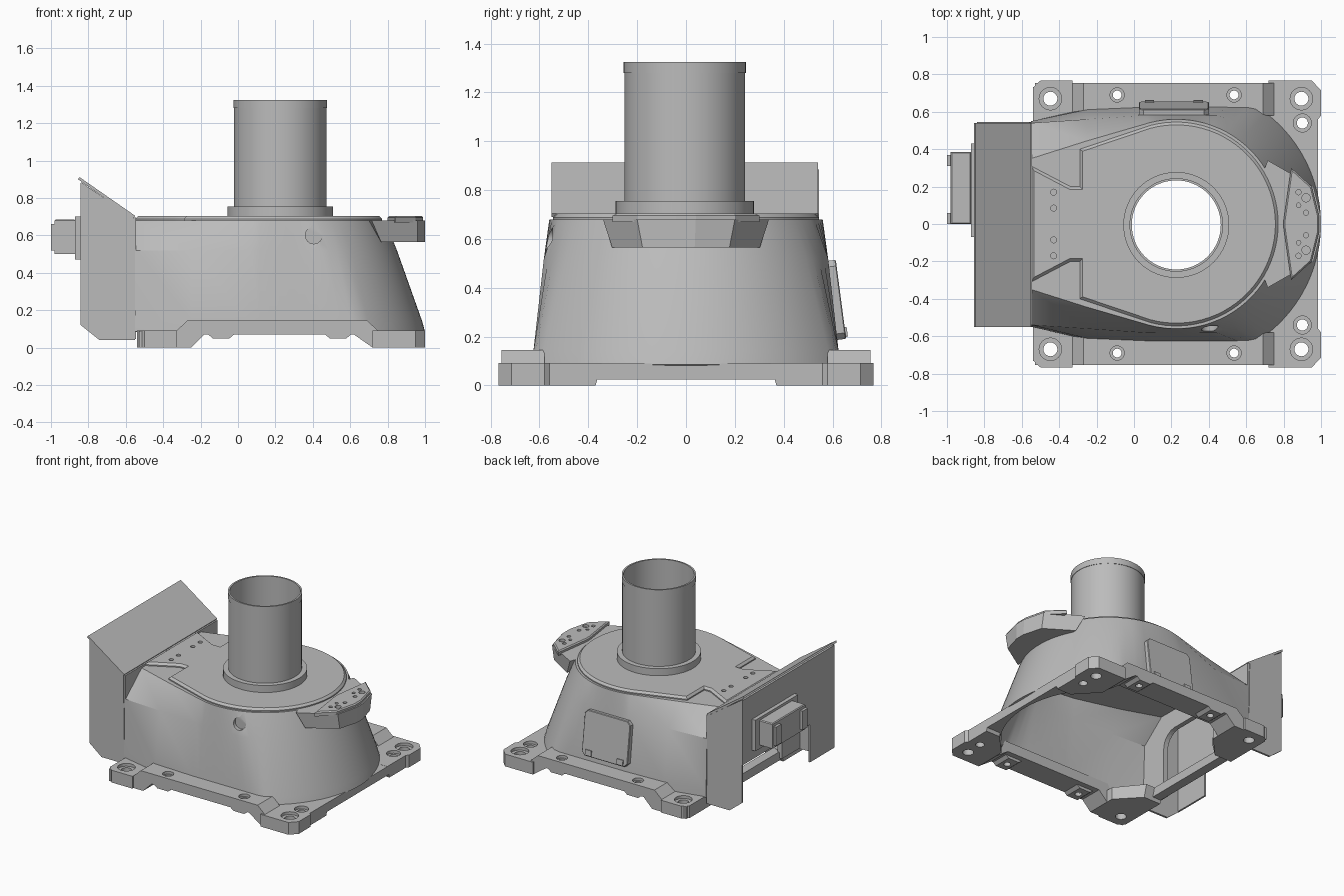
import bpy, bmesh
from math import sin, cos, pi, radians
from mathutils import Matrix, Vector

old = bpy.data.objects.get("Cube")
if old:
    bpy.data.objects.remove(old)

grey = bpy.data.materials.new("cast_grey")
grey.use_nodes = True
tone = (0.5, 0.5, 0.5, 1)
grey.diffuse_color = tone
grey.node_tree.nodes["Principled BSDF"].inputs["Base Color"].default_value = tone

CX, CY = 0.226, -0.005      # axis of the tube
SIDES = (1, -1)


def finish(name, bm):
    bmesh.ops.recalc_face_normals(bm, faces=bm.faces)
    mesh = bpy.data.meshes.new(name)
    bm.to_mesh(mesh)
    bm.free()
    mesh.materials.append(grey)
    ob = bpy.data.objects.new(name, mesh)
    bpy.context.collection.objects.link(ob)
    return ob


def activate(ob):
    bpy.ops.object.select_all(action='DESELECT')
    ob.select_set(True)
    bpy.context.view_layer.objects.active = ob


def smooth(ob):
    activate(ob)
    bpy.ops.object.shade_smooth_by_angle(angle=radians(30))


def place(axis, a, b, t):
    return {'x': (t, a, b), 'y': (a, t, b), 'z': (a, b, t)}[axis]


def prism(name, pts, axis, lo, hi, bevel=0):
    """Extrude a flat outline along an axis, optionally bevelling the far rim."""
    bm = bmesh.new()
    low = [bm.verts.new(place(axis, a, b, lo)) for a, b in pts]
    high = [bm.verts.new(place(axis, a, b, hi)) for a, b in pts]
    bm.faces.new(low)
    cap = bm.faces.new(high)
    n = len(pts)
    for i in range(n):
        j = (i + 1) % n
        bm.faces.new((low[i], low[j], high[j], high[i]))
    bmesh.ops.recalc_face_normals(bm, faces=bm.faces)
    if bevel:
        bmesh.ops.bevel(bm, geom=list(cap.edges), offset=bevel, segments=1, affect='EDGES')
    return finish(name, bm)


def box(name, x, y, z, bevel=0):
    return prism(name, [(x[0], y[0]), (x[1], y[0]), (x[1], y[1]), (x[0], y[1])], 'z', *z, bevel)


def disc(a, b, r, n=32):
    return [(a + r * cos(2 * pi * i / n), b + r * sin(2 * pi * i / n)) for i in range(n)]


def mirrored(half):
    """Close an outline given by its +y half."""
    return half + [(x, -y) for x, y in reversed(half)]


def cut(ob, pts, axis, lo, hi):
    cutter = prism("cutter", pts, axis, lo, hi)
    cutter.hide_render = True
    mod = ob.modifiers.new("cut", 'BOOLEAN')
    mod.operation, mod.solver, mod.object = 'DIFFERENCE', 'EXACT', cutter
    activate(ob)
    bpy.ops.object.modifier_apply(modifier=mod.name)
    bpy.data.objects.remove(cutter)


def arc(cx, r, ymax, span=105, n=24):
    """Rounded right-hand end, flattened where it meets the straight sides."""
    pts = []
    for i in range(2 * n + 1):
        t = radians(span) * (1 - i / n)
        pts.append((cx + r * cos(t), max(-ymax, min(ymax, r * sin(t)))))
    return pts


# Hollow body: rings lofted from a wide foot to a round shoulder, folding in at the left
def body_shell():
    bm = bmesh.new()
    rings = []
    for z, cx, r, ymax, yf, yl in ((0.085, 0.25, 0.75, 0.63, 0.617, 0.55),
                                   (0.14, 0.25, 0.735, 0.625, 0.612, 0.55),
                                   (0.52, 0.23, 0.62, 0.582, 0.56, 0.54),
                                   (0.68, CX, 0.56, 0.56, 0.445, 0.35)):
        fold = [(-0.55, yl), (-0.25, yf)]
        outline = fold + arc(cx, r, ymax) + [(x, -y) for x, y in reversed(fold)]
        rings.append([bm.verts.new((x, y, z)) for x, y in outline])
    n = len(rings[0])
    for a, b in zip(rings, rings[1:]):
        for i in range(n):
            j = (i + 1) % n
            bm.faces.new((a[i], a[j], b[j], b[i]))
    bm.faces.new(rings[-1])
    return finish("body_shell", bm)


body = body_shell()
wall = body.modifiers.new("wall", 'SOLIDIFY')
wall.thickness, wall.offset = 0.03, -1
activate(body)
bpy.ops.object.modifier_apply(modifier=wall.name)
bore = disc(CX, CY, 0.24, 64)
cut(body, bore, 'z', 0.4, 0.9)
cut(body, disc(0.405, 0.6, 0.045), 'y', -0.8, -0.546)
arch = [(-0.32, 0.0)] + [(0.12 * cos(t) + (0.2 if cos(t) > 0 else -0.2), 0.4 + 0.12 * sin(t))
                         for t in [pi - pi * (i + 0.5) / 12 for i in range(12)]] + [(0.32, 0.0)]
cut(body, arch, 'x', -0.7, -0.45)
smooth(body)

# Raised top plate with two notches on the left
half = [(-0.55, 0.31), (-0.34, 0.2), (-0.29, 0.2), (-0.29, 0.4)]
plate = prism("top_plate", half + arc(CX, 0.545, 1) + [(x, -y) for x, y in reversed(half)],
              'z', 0.66, 0.703, 0.015)
cut(plate, bore, 'z', 0.4, 0.9)
for s in SIDES:
    for y in (0.085, 0.17):
        cut(plate, disc(-0.43, s * y, 0.016, 16), 'z', 0.68, 0.8)
smooth(plate)

# Overhanging lug on the right end, narrower at the underside
lug = prism("lug", mirrored([(0.70, 0.30), (0.715, 0.34), (0.96, 0.2), (1.0, 0.04)]), 'z', 0.565, 0.68)
for v in lug.data.vertices:
    if v.co.z < 0.6:
        v.co.y *= 0.89
        v.co.x = max(v.co.x, 0.765)
pad = prism("lug_pad", mirrored([(0.80, 0.02), (0.84, 0.30), (0.95, 0.2), (0.99, 0.04)]), 'z', 0.67, 0.703, 0.008)
for s in SIDES:
    for x, y, r in ((0.88, 0.17, 0.014), (0.92, 0.14, 0.022), (0.92, 0.06, 0.014), (0.88, 0.1, 0.012)):
        cut(pad, disc(x, s * y, r, 16), 'z', 0.685, 0.8)

# Open tube with collar and lip, turned around its axis
bm = bmesh.new()
profile = [(0.238, 0.64), (0.283, 0.64), (0.283, 0.755), (0.247, 0.755), (0.247, 1.28),
           (0.25, 1.28), (0.25, 1.325), (0.238, 1.325)]
vs = [bm.verts.new((CX + r, CY, z)) for r, z in profile]
edges = [bm.edges.new((vs[i], vs[(i + 1) % len(vs)])) for i in range(len(vs))]
bmesh.ops.spin(bm, geom=vs + edges, cent=(CX, CY, 0), axis=(0, 0, 1), angle=2 * pi, steps=64)
bmesh.ops.remove_doubles(bm, verts=bm.verts, dist=0.0001)
smooth(finish("tube", bm))

# Base frame: side rails, corner feet, bosses and cross bars
rail_side = [(-0.53, 0), (-0.25, 0), (-0.18, 0.07), (0.62, 0.07), (0.72, 0), (0.95, 0), (0.95, 0.09),
             (0.75, 0.09), (0.69, 0.145), (-0.27, 0.145), (-0.33, 0.09), (-0.53, 0.09)]
right_foot = [(0.72, 0.53), (0.72, 0.767), (0.95, 0.767), (1.0, 0.715), (1.0, 0.58), (0.985, 0.56),
              (0.985, 0.345), (0.87, 0.345)]
left_foot = [(-0.25, 0.53), (-0.25, 0.58), (-0.33, 0.6), (-0.33, 0.767), (-0.5, 0.767), (-0.54, 0.73),
             (-0.54, 0.345), (-0.4, 0.345)]
for s in SIDES:
    side = "back" if s > 0 else "front"
    rail = prism(side + "_rail", rail_side, 'y', s * 0.58, s * 0.755)
    feet = [prism(side + "_" + n + "_foot", [(x, s * y) for x, y in pts], 'z', 0, 0.091)
            for n, pts in (("right", right_foot), ("left", left_foot))]
    # Sloping inner end of each foot
    for foot in feet:
        for v in foot.data.vertices:
            if v.co.z < 0.01 and abs(v.co.y) < 0.4:
                v.co.y += s * 0.025
    for x, y, r, z in ((-0.447, 0.67, 0.06, 0.07), (0.895, 0.67, 0.06, 0.07),
                       (0.9, 0.54, 0.048, 0.07), (-0.09, 0.69, 0.038, 0.125), (0.535, 0.69, 0.038, 0.125)):
        parts = [rail] if z > 0.1 else [rail, feet[0 if x > 0 else 1]]
        for part in parts:
            cut(part, disc(x, s * y, r), 'z', z, 0.3)
            cut(part, disc(x, s * y, 0.62 * r), 'z', -0.1, 0.3)
    for x in (-0.09, 0.535):
        boss = prism(side + "_boss", [(x - 0.045, 0.05), (x + 0.045, 0.05), (x + 0.07, 0.071), (x - 0.07, 0.071)],
                     'y', s * 0.62, s * 0.755)
        cut(boss, disc(x, s * 0.69, 0.024), 'z', -0.1, 0.3)
prism("right_cross_bar", arc(0.25, 0.71, 1, 33) + [(0.985, -0.4), (0.985, 0.4)], 'z', 0.025, 0.09)
box("left_cross_bar", (-0.54, -0.47), (-0.4, 0.4), (0.025, 0.09))

# Sheet-metal hood on the left end, closed against the body by an arched flange
hood_side = [(-0.55, 0.04), (-0.74, 0.04), (-0.84, 0.12), (-0.84, 0.885), (-0.56, 0.695)]
for s, n in ((1, "back"), (-1, "front")):
    prism("hood_" + n + "_side", hood_side, 'y', s * 0.53, s * 0.545)
prism("hood_lid", [(-0.55, 0.705), (-0.848, 0.912), (-0.855, 0.9), (-0.56, 0.69)], 'y', -0.55, 0.54)
prism("hood_end", [(-0.54, 0.12), (-0.54, 0.88), (0.54, 0.88), (0.54, 0.4), (-0.25, 0.4), (-0.25, 0.12)],
      'x', -0.843, -0.83)
flange = box("hood_flange", (-0.565, -0.545), (-0.54, 0.54), (0.045, 0.695))
cut(flange, arch, 'x', -0.7, -0.45)

# Connector on the hood end
box("connector_plate", (-0.872, -0.84), (-0.07, 0.43), (0.47, 0.7))
box("connector_block", (-0.98, -0.87), (0.0, 0.385), (0.5, 0.685), 0.006)
for y in (0.0, 0.31):
    box("connector_clip", (-1.0, -0.975), (y, y + 0.06), (0.52, 0.66))

# Tilted access cover with clipped corners on the back wall
w, h, c = 0.187, 0.163, 0.025
clipped = [(-w, c - h), (c - w, -h), (w - c, -h), (w, c - h), (w, h - c), (w - c, h), (c - w, h), (-w, h - c)]
cover = prism("access_cover", clipped, 'y', -0.03, 0.02, 0.004)
tabs = [box("cover_tab", (x - 0.025, x + 0.025), (0.0, 0.028), (-0.155, -0.115)) for x in (-0.13, 0.13)]
tilt = Matrix.Translation(Vector((0.213, 0.615, 0.35))) @ Matrix.Rotation(radians(7.5), 4, 'X')
for ob in [cover] + tabs:
    ob.data.transform(tilt)
